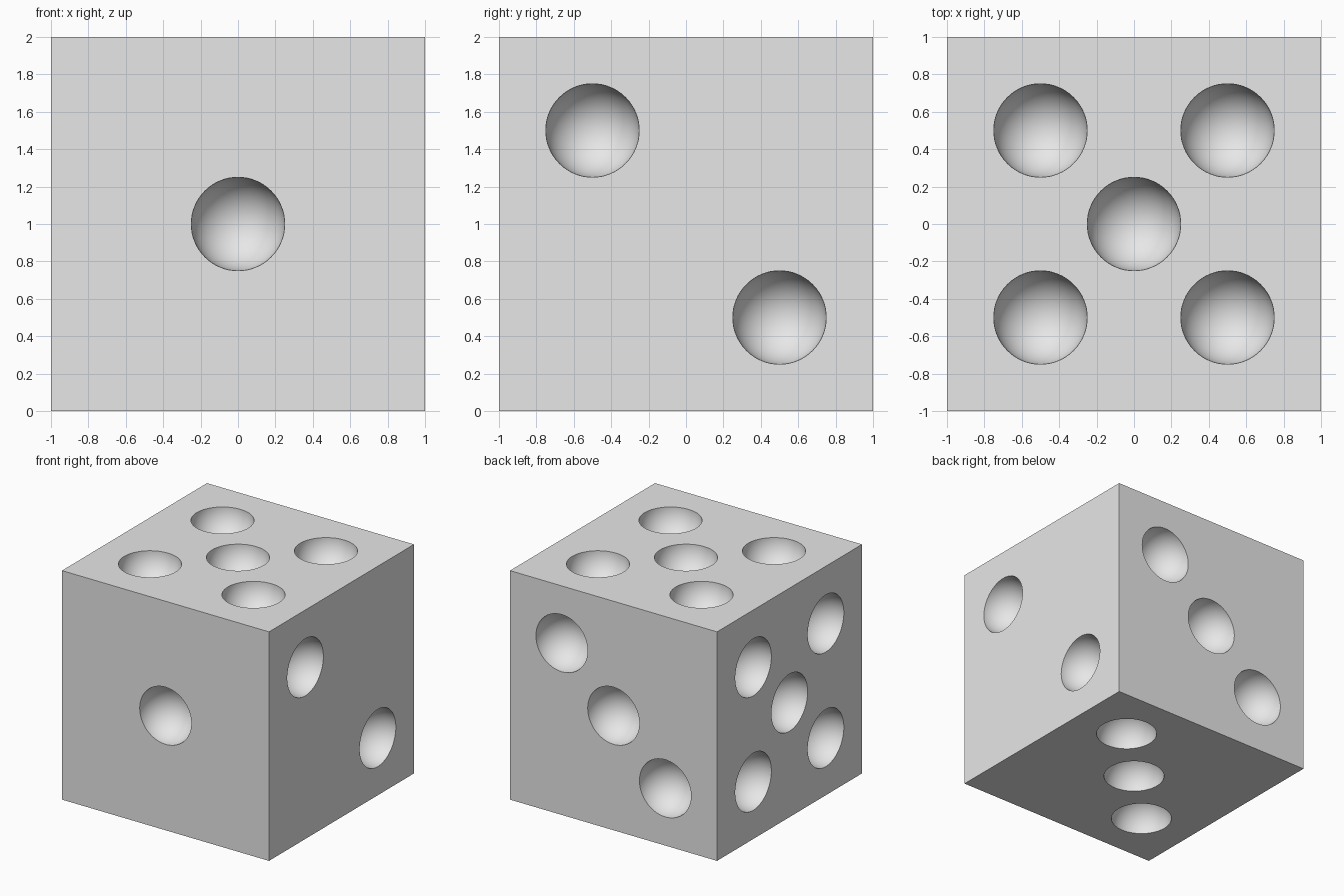
import bpy
import bmesh
from math import radians
from mathutils import Vector, Matrix

if "Cube" in bpy.data.objects:
    bpy.data.objects.remove(bpy.data.objects["Cube"], do_unlink=True)

PIP_RADIUS = 0.25
CENTER = Vector((0, 0, 1))

grey = bpy.data.materials.new("plain grey")
grey.use_nodes = True
colour = (0.8, 0.8, 0.8, 1)
grey.diffuse_color = colour
grey.node_tree.nodes["Principled BSDF"].inputs["Base Color"].default_value = colour


def make_object(name, bm):
    mesh = bpy.data.meshes.new(name)
    bm.to_mesh(mesh)
    bm.free()
    mesh.materials.append(grey)
    obj = bpy.data.objects.new(name, mesh)
    bpy.context.collection.objects.link(obj)
    return obj


# Solid die body
bm = bmesh.new()
bmesh.ops.create_cube(bm, size=2, matrix=Matrix.Translation(CENTER))
die = make_object("die_body", bm)

# Pip layouts: face normal, face axes u and v, then pips in half units
X, Y, Z = Vector((1, 0, 0)), Vector((0, 1, 0)), Vector((0, 0, 1))
middle = [(0, 0)]
rising = [(-1, -1), (1, 1)]
falling = [(-1, 1), (1, -1)]
faces = [
    (-Y, X, Z, middle),
    (X, Y, Z, falling),
    (Y, X, Z, middle + rising),
    (-X, Y, Z, middle + rising + falling),
    (Z, X, Y, middle + rising + falling),
    (-Z, X, Y, middle + rising),
]

# Spheres that scoop out the hemispherical pips
bm = bmesh.new()
for normal, u, v, pips in faces:
    turn = Z.rotation_difference(normal).to_matrix().to_4x4()
    for a, b in pips:
        spot = CENTER + normal + (u * a + v * b) / 2
        bmesh.ops.create_uvsphere(bm, u_segments=64, v_segments=33, radius=PIP_RADIUS,
                                  matrix=Matrix.Translation(spot) @ turn)
cutter = make_object("pip_cutter", bm)
cutter.hide_render = True

# Cut the pips, then smooth them while the rims stay sharp
cut = die.modifiers.new("pips", "BOOLEAN")
cut.operation = "DIFFERENCE"
cut.solver = "EXACT"
cut.object = cutter
bpy.ops.object.select_all(action="DESELECT")
bpy.context.view_layer.objects.active = die
die.select_set(True)
bpy.ops.object.modifier_apply(modifier=cut.name)
bpy.data.objects.remove(cutter, do_unlink=True)
bpy.ops.object.shade_smooth_by_angle(angle=radians(30))
